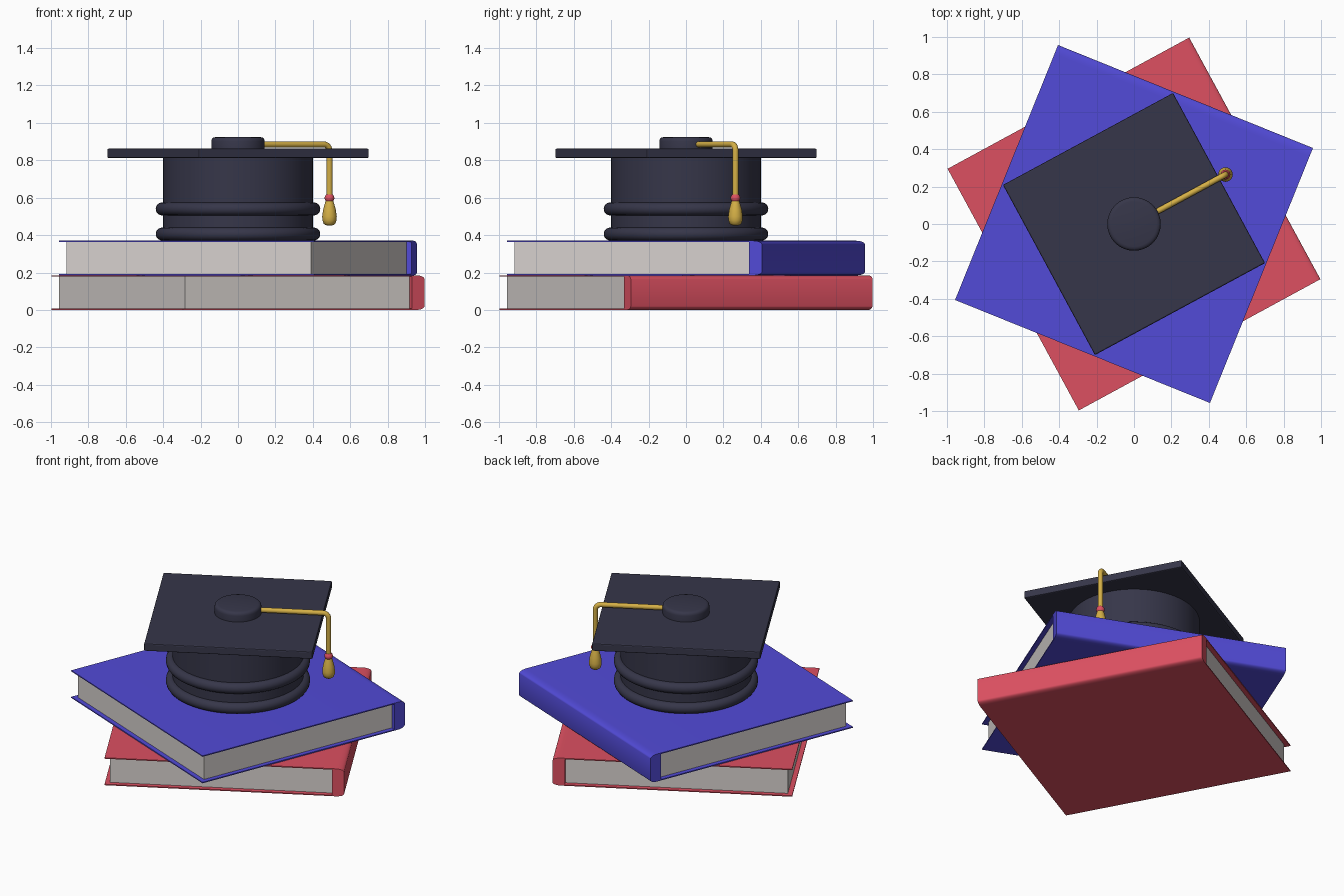
import bpy, bmesh, math
from mathutils import Matrix, Vector

if "Cube" in bpy.data.objects:
    bpy.data.objects.remove(bpy.data.objects["Cube"])

CAP_TURN = math.radians(28.4)


def material(name, rgb):
    m = bpy.data.materials.new(name)
    m.diffuse_color = (*rgb, 1)
    m.use_nodes = True
    m.node_tree.nodes["Principled BSDF"].inputs["Base Color"].default_value = m.diffuse_color
    return m


RED = material("red cover", (0.72, 0.08, 0.12))
BLUE = material("blue cover", (0.084, 0.069, 0.68))
PAPER = material("paper", (0.68, 0.64, 0.62))
DARK = material("dark cloth", (0.037, 0.037, 0.067))
GOLD = material("gold thread", (0.66, 0.43, 0.061))


def finish(name, bm, mat, turn=0.0, smooth=True):
    bmesh.ops.recalc_face_normals(bm, faces=bm.faces)
    bm.transform(Matrix.Rotation(turn, 4, 'Z'))
    me = bpy.data.meshes.new(name)
    bm.to_mesh(me)
    bm.free()
    me.materials.append(mat)
    ob = bpy.data.objects.new(name, me)
    bpy.context.collection.objects.link(ob)
    if smooth:
        bpy.ops.object.select_all(action='DESELECT')
        ob.select_set(True)
        bpy.context.view_layer.objects.active = ob
        bpy.ops.object.shade_smooth_by_angle(angle=math.radians(35))
    return ob


def box(name, lo, hi, mat, turn, bevel=0.0):
    lo, hi = Vector(lo), Vector(hi)
    bm = bmesh.new()
    bmesh.ops.create_cube(bm, size=1)
    bmesh.ops.scale(bm, vec=hi - lo, verts=bm.verts)
    bmesh.ops.translate(bm, vec=(lo + hi) / 2, verts=bm.verts)
    if bevel:
        bmesh.ops.bevel(bm, geom=bm.edges[:], offset=bevel, segments=2,
                        profile=0.5, affect='EDGES')
    return finish(name, bm, mat, turn, smooth=False)


def lathe(name, profile, mat, centre=(0, 0), turn=0.0, steps=64):
    """Spin (radius, z) points round a vertical axis."""
    bm = bmesh.new()
    vs = [bm.verts.new((r, 0, z)) for r, z in profile]
    es = [bm.edges.new(p) for p in zip(vs, vs[1:])]
    bmesh.ops.spin(bm, geom=vs + es, axis=(0, 0, 1), cent=(0, 0, 0),
                   angle=2 * math.pi, steps=steps)
    bmesh.ops.remove_doubles(bm, verts=bm.verts, dist=1e-5)
    bmesh.ops.translate(bm, vec=(*centre, 0), verts=bm.verts)
    return finish(name, bm, mat, turn)


def book(name, z, half, height, mat, turn):
    """Wrap-round cover with a rounded spine on local +x, and a page block."""
    board, spine, inset = 0.007, 0.075, 0.03
    rx, rz = 0.05, 0.02
    arc = [(half - rx + rx * math.sin(a), rz - rz * math.cos(a))
           for a in (i * math.pi / 12 for i in range(7))]
    outer = [(-half, 0)] + arc + [(x, height - h) for x, h in reversed(arc)]
    outer += [(-half, height), (-half, height - board),
              (half - spine, height - board), (half - spine, board), (-half, board)]
    bm = bmesh.new()
    face = bm.faces.new([bm.verts.new((x, -half, z + h)) for x, h in outer])
    ext = bmesh.ops.extrude_face_region(bm, geom=[face])
    bmesh.ops.translate(bm, vec=(0, 2 * half, 0),
                        verts=[v for v in ext['geom'] if isinstance(v, bmesh.types.BMVert)])
    finish(name + "_cover", bm, mat, turn)
    e = half - inset
    box(name + "_pages", (-e, -e, z + board), (half - spine, e, z + height - board),
        PAPER, turn)


# Two stacked books
book("lower_book", 0.0, 0.735, 0.185, RED, math.radians(28.5))
book("upper_book", 0.185, 0.735, 0.185, BLUE, math.radians(68))

# Cap body and its two rolled bands
lathe("cap_body", [(0, 0.371), (0.4, 0.371), (0.4, 0.815), (0, 0.815)], DARK)
for name, zc in (("lower_band", 0.406), ("upper_band", 0.54)):
    ring = [(0.405 + 0.035 * math.cos(a), zc + 0.035 * math.sin(a))
            for a in (i * math.pi / 8 for i in range(17))]
    lathe(name, ring, DARK)

# Square board and button
box("cap_board", (-0.517, -0.517, 0.812), (0.517, 0.517, 0.862), DARK, CAP_TURN, 0.007)
lathe("cap_button", [(0, 0.86), (0.143, 0.86), (0.143, 0.902), (0.14, 0.914),
                     (0.132, 0.921), (0.12, 0.924), (0, 0.924)], DARK)

# Cord: round section swept along a path with a rounded corner
reach, top, r, bend = 0.556, 0.885, 0.016, 0.035
path = [((0.1, top), 0.0)]
for i in range(7):
    a = i * math.pi / 12
    path.append(((reach - bend + bend * math.sin(a), top - bend + bend * math.cos(a)), a))
path.append(((reach, 0.6), math.pi / 2))
bm = bmesh.new()
rings = []
for (x, z), a in path:
    rings.append([bm.verts.new((x + r * math.cos(t) * math.sin(a), r * math.sin(t),
                                z + r * math.cos(t) * math.cos(a)))
                  for t in (k * math.pi / 8 for k in range(16))])
for p, q in zip(rings, rings[1:]):
    for k in range(16):
        n = (k + 1) % 16
        bm.faces.new((p[k], p[n], q[n], q[k]))
bm.faces.new(rings[0])
bm.faces.new(rings[-1])
finish("tassel_cord", bm, GOLD, CAP_TURN)

# Tassel knot and tuft
lathe("tassel_knot", [(0, 0.578), (0.018, 0.58), (0.025, 0.59), (0.026, 0.598),
                      (0.025, 0.607), (0.018, 0.617), (0, 0.619)],
      RED, (reach, 0), CAP_TURN, 24)
lathe("tassel_tuft", [(0, 0.452), (0.02, 0.453), (0.031, 0.461), (0.038, 0.48),
                      (0.039, 0.5), (0.034, 0.535), (0.026, 0.565), (0.02, 0.585), (0, 0.585)],
      GOLD, (reach, 0), CAP_TURN, 24)
